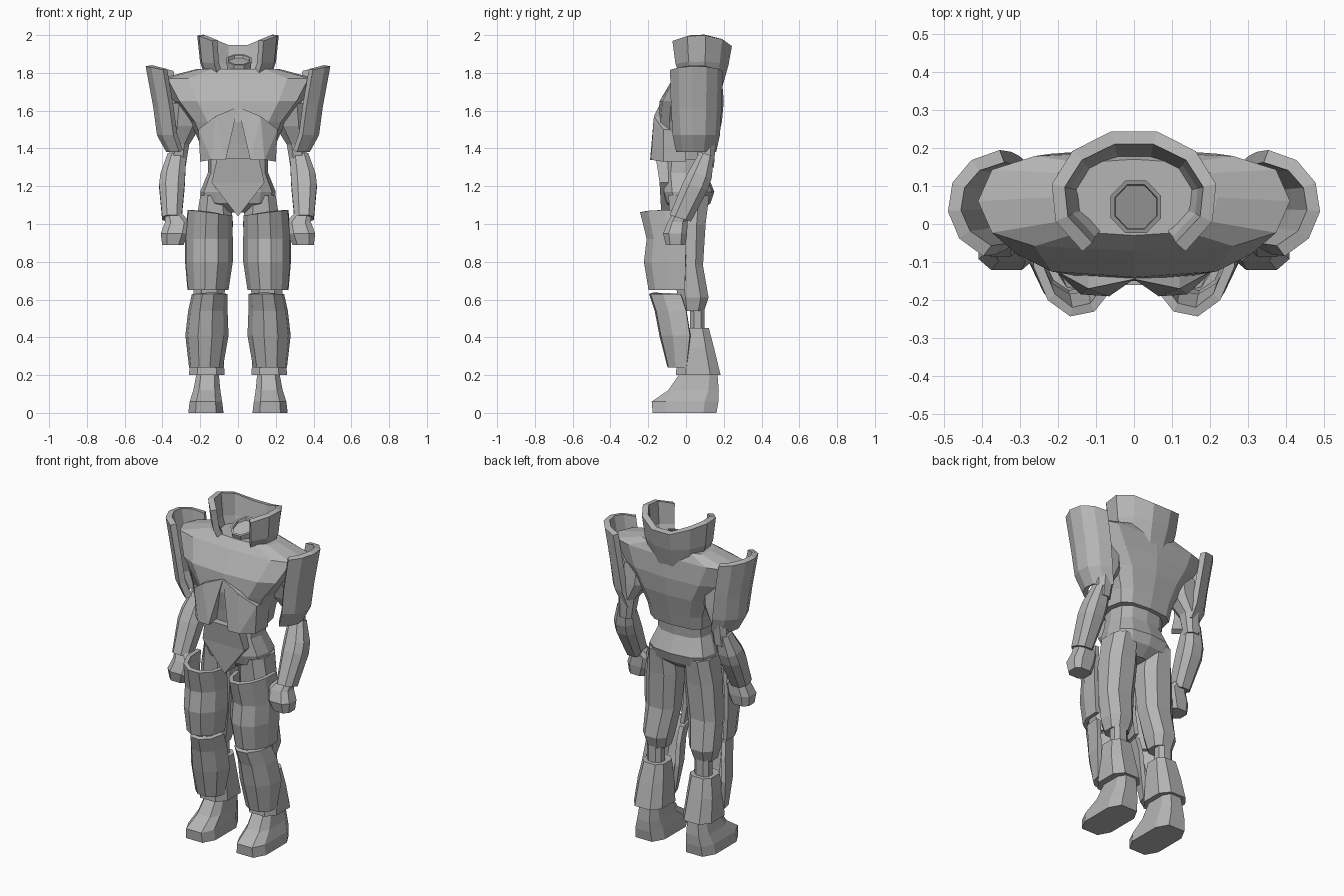
import bpy
import bmesh
from math import cos, sin, radians, pi, copysign

if "Cube" in bpy.data.objects:
    bpy.data.objects.remove(bpy.data.objects["Cube"])

GREY = (0.46, 0.46, 0.46, 1)
armour = bpy.data.materials.new("plain_grey")
armour.use_nodes = True
armour.diffuse_color = GREY
armour.node_tree.nodes["Principled BSDF"].inputs["Base Color"].default_value = GREY


def build(name, verts, faces, side=1, thickness=0):
    """Make one flat-shaded part; side -1 mirrors it, thickness makes it a shell."""
    bm = bmesh.new()
    vs = [bm.verts.new((x * side, y, z)) for x, y, z in verts]
    for f in faces:
        bm.faces.new([vs[i] for i in (f if side > 0 else f[::-1])])
    if not thickness:
        bmesh.ops.recalc_face_normals(bm, faces=bm.faces)
        bmesh.ops.triangulate(bm, faces=[f for f in bm.faces if len(f.verts) > 4])
    mesh = bpy.data.meshes.new(name)
    bm.to_mesh(mesh)
    bm.free()
    mesh.materials.append(armour)
    obj = bpy.data.objects.new(name, mesh)
    bpy.context.collection.objects.link(obj)
    if thickness:
        mod = obj.modifiers.new("thickness", "SOLIDIFY")
        mod.thickness = thickness
        mod.offset = -1
    return obj


def power(v, p):
    return copysign(abs(v) ** p, v)


def loft(name, rings, n=8, p=0.8, tilt=0, turn=0.5, side=1):
    """Closed body through rings of (z, centre x, half width, front y, back y)."""
    verts = []
    for z, cx, rx, front, back in rings:
        cy, ry = (front + back) / 2, (back - front) / 2
        for i in range(n):
            a = 2 * pi * (i + turn) / n
            dy = ry * power(sin(a), p)
            verts.append((cx + rx * power(cos(a), p), cy + dy, z + tilt * dy))
    faces = [[r * n + i, r * n + (i + 1) % n, (r + 1) * n + (i + 1) % n, (r + 1) * n + i]
             for r in range(len(rings) - 1) for i in range(n)]
    last = (len(rings) - 1) * n
    faces += [list(range(n))[::-1], list(range(last, last + n))]
    return build(name, verts, faces, side)


def shell(name, rows, start, end, steps, thickness, lift=None, side=1):
    """Curved plate through arcs of (z, centre x, centre y, radius x, radius y), top first."""
    verts = []
    for r, (z, cx, cy, rx, ry) in enumerate(rows):
        for i in range(steps + 1):
            a = radians(start + (end - start) * i / steps)
            dz = lift(r, a) if lift else 0
            verts.append((cx + rx * cos(a), cy + ry * sin(a), z + dz))
    w = steps + 1
    faces = [[r * w + i, (r + 1) * w + i, (r + 1) * w + i + 1, r * w + i + 1]
             for r in range(len(rows) - 1) for i in range(steps)]
    return build(name, verts, faces, side, thickness)


def panel(name, outline, depth, side=1):
    """Front panel: an outline carried straight back by depth."""
    n = len(outline)
    verts = outline + [(x, y + depth, z) for x, y, z in outline]
    faces = [list(range(n)), list(range(n, 2 * n))[::-1]]
    faces += [[i, i + n, (i + 1) % n + n, (i + 1) % n] for i in range(n)]
    return build(name, verts, faces, side)


# Trunk
loft("torso", [
    (1.34, 0, 0.19, -0.12, 0.14),
    (1.42, 0, 0.20, -0.13, 0.16),
    (1.54, 0, 0.25, -0.15, 0.19),
    (1.65, 0, 0.34, -0.14, 0.20),
    (1.77, 0, 0.41, -0.07, 0.19),
    (1.82, 0, 0.22, -0.03, 0.17)], n=12, p=0.65, turn=0)
loft("pelvis", [
    (1.06, 0, 0.07, -0.05, 0.07),
    (1.11, 0, 0.19, -0.11, 0.13),
    (1.17, 0, 0.20, -0.13, 0.15),
    (1.27, 0, 0.16, -0.13, 0.11),
    (1.37, 0, 0.16, -0.12, 0.12)], n=12, p=0.75, turn=0)
panel("abdomen_plate", [
    (0, -0.13, 1.04), (0.14, -0.14, 1.22), (0.11, -0.16, 1.35),
    (-0.11, -0.16, 1.35), (-0.14, -0.14, 1.22)], 0.10)

# Neck socket with a shallow recess
loft("neck_socket", [
    (1.77, 0.005, 0.06, 0.0, 0.10),
    (1.87, 0.005, 0.072, -0.03, 0.12),
    (1.87, 0.005, 0.06, -0.018, 0.108),
    (1.855, 0.005, 0.058, -0.016, 0.106)], p=1, tilt=0.4)

# High collar, open at the front and raised at the sides
shell("collar", [
    (1.92, 0, 0.07, 0.22, 0.18),
    (1.83, 0, 0.07, 0.205, 0.16),
    (1.70, 0, 0.07, 0.16, 0.12)], -52, 232, 9, 0.035,
    lift=lambda r, a: (0.08 * abs(cos(a)), 0.03 * abs(cos(a)), 0.07 * (1 - sin(a)) / 2)[r])

for side, label in ((1, "left"), (-1, "right")):
    # Chest flap
    panel(label + "_chest_flap", [
        (0, -0.145, 1.62), (0.065, -0.19, 1.34), (0.14, -0.185, 1.34),
        (0.2, -0.12, 1.33), (0.21, -0.12, 1.5), (0.12, -0.17, 1.57)], 0.12, side)

    # Arm
    loft(label + "_upper_arm", [
        (1.30, 0.32, 0.045, 0.07, 0.15),
        (1.42, 0.31, 0.055, 0.05, 0.16),
        (1.52, 0.28, 0.09, 0.0, 0.16),
        (1.64, 0.27, 0.09, -0.03, 0.15)], side=side)
    loft(label + "_forearm", [
        (1.03, 0.35, 0.055, -0.09, 0.03),
        (1.20, 0.35, 0.072, -0.02, 0.12),
        (1.26, 0.345, 0.07, 0.01, 0.14),
        (1.37, 0.325, 0.05, 0.07, 0.15)], tilt=-0.3, side=side)
    loft(label + "_hand", [
        (0.89, 0.345, 0.06, -0.11, 0.0),
        (0.95, 0.335, 0.078, -0.125, 0.01),
        (1.01, 0.32, 0.07, -0.10, 0.01),
        (1.06, 0.345, 0.045, -0.07, 0.02)], p=0.7, side=side)

    # Shoulder shield
    shell(label + "_shoulder_shield", [
        (1.82, 0.34, 0.05, 0.15, 0.145),
        (1.62, 0.31, 0.05, 0.14, 0.14),
        (1.47, 0.29, 0.05, 0.14, 0.13),
        (1.38, 0.27, 0.05, 0.11, 0.11)], -68, 85, 5, 0.035,
        lift=lambda r, a: 0.03 * (cos(a) - 0.5) if r == 0 else 0, side=side)

    # Leg
    loft(label + "_thigh", [
        (0.54, 0.155, 0.065, -0.03, 0.10),
        (0.61, 0.155, 0.085, -0.05, 0.125),
        (0.78, 0.14, 0.10, -0.07, 0.095),
        (1.00, 0.125, 0.105, -0.09, 0.11),
        (1.15, 0.12, 0.085, -0.10, 0.13)], side=side)
    loft(label + "_knee", [
        (0.40, 0.16, 0.05, 0.02, 0.10),
        (0.57, 0.16, 0.05, 0.02, 0.10)], side=side)
    loft(label + "_lower_leg", [
        (0.20, 0.165, 0.10, -0.06, 0.19),
        (0.34, 0.165, 0.09, -0.05, 0.155),
        (0.45, 0.16, 0.075, -0.03, 0.125)], p=0.7, side=side)
    loft(label + "_foot", [
        (0.0, 0.17, 0.098, -0.185, 0.17),
        (0.06, 0.17, 0.09, -0.19, 0.18),
        (0.12, 0.165, 0.075, -0.10, 0.18),
        (0.22, 0.16, 0.06, -0.03, 0.17)], p=0.6, side=side)

    # Leg armour
    shell(label + "_thigh_plate", [
        (1.06, 0.15, -0.05, 0.12, 0.195),
        (0.92, 0.155, -0.04, 0.128, 0.17),
        (0.80, 0.155, -0.04, 0.128, 0.185),
        (0.65, 0.16, -0.04, 0.11, 0.16)], 185, 372, 6, 0.025,
        lift=lambda r, a: 0.015 * cos(a) if r == 0 else 0, side=side)
    shell(label + "_shin_plate", [
        (0.63, 0.15, -0.05, 0.095, 0.15),
        (0.54, 0.16, -0.02, 0.105, 0.15),
        (0.41, 0.165, 0.0, 0.115, 0.145),
        (0.24, 0.17, -0.01, 0.09, 0.09)], 182, 368, 5, 0.025, side=side)
